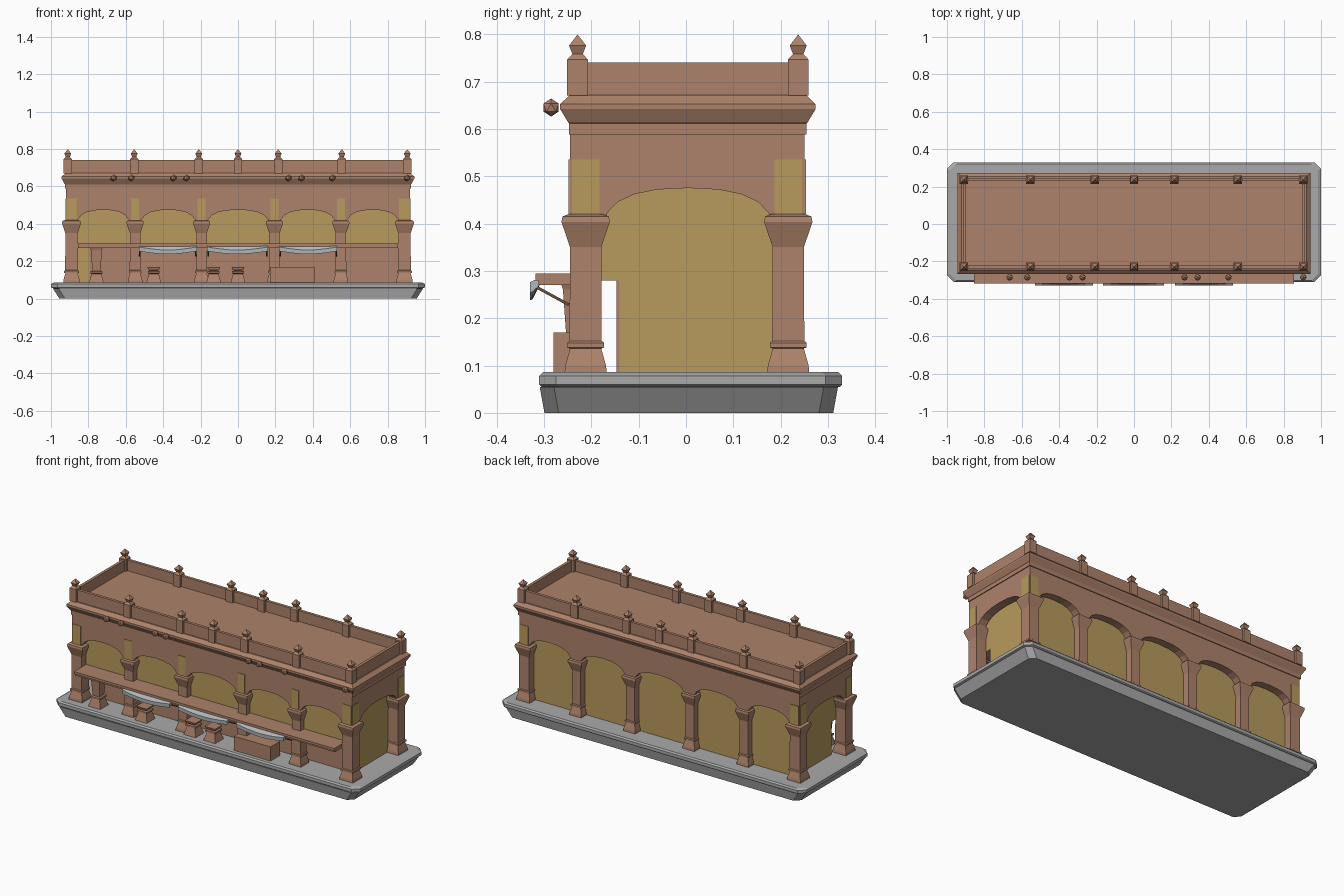
import bpy, bmesh, math
from mathutils import Matrix

if "Cube" in bpy.data.objects:
    bpy.data.objects.remove(bpy.data.objects["Cube"])


def mat(name, c):
    m = bpy.data.materials.new(name)
    m.diffuse_color = (*c, 1)
    m.use_nodes = True
    m.node_tree.nodes["Principled BSDF"].inputs["Base Color"].default_value = m.diffuse_color
    return m


BROWN = mat("terracotta", (0.42, 0.225, 0.145))
GOLD = mat("ochre", (0.48, 0.325, 0.11))
GREY = mat("stone grey", (0.40, 0.40, 0.40))
CLOTH = mat("pale cloth", (0.45, 0.48, 0.49))
DARK = mat("dark brown", (0.14, 0.075, 0.05))


def finish(bm, name, m):
    bmesh.ops.recalc_face_normals(bm, faces=bm.faces)
    me = bpy.data.meshes.new(name)
    bm.to_mesh(me)
    bm.free()
    me.materials.append(m)
    ob = bpy.data.objects.new(name, me)
    bpy.context.collection.objects.link(ob)
    return ob


def loft(name, m, cx, cy, levels, chamfer=0):
    """Stack of rectangles (z, half x, half y), capped at both ends."""
    bm = bmesh.new()
    rings = []
    for z, a, b in levels:
        c = chamfer
        if c:
            p = [(a - c, -b), (a, c - b), (a, b - c), (a - c, b),
                 (c - a, b), (-a, b - c), (-a, c - b), (c - a, -b)]
        else:
            p = [(a, -b), (a, b), (-a, b), (-a, -b)]
        rings.append([bm.verts.new((cx + x, cy + y, z)) for x, y in p])
    n = len(rings[0])
    for r, s in zip(rings, rings[1:]):
        for i in range(n):
            bm.faces.new((r[i], r[(i + 1) % n], s[(i + 1) % n], s[i]))
    bm.faces.new(rings[0][::-1])
    bm.faces.new(rings[-1])
    return finish(bm, name, m)


def box(name, m, x0, x1, y0, y1, z0, z1):
    a, b = (x1 - x0) / 2, (y1 - y0) / 2
    return loft(name, m, (x0 + x1) / 2, (y0 + y1) / 2, [(z0, a, b), (z1, a, b)])


def arch_wall(name, half, arches, depth, matrix):
    """Wall from z 0.385 to 0.595 with arch tops cut from its lower edge."""
    z0 = 0.385
    pts = [(-half, z0)]
    for c, r in arches:
        for i in range(11):
            t = math.pi * (1 - i / 10)
            s = max(math.sin(t), 0)
            cs = math.cos(t)
            pts.append((c + r * math.copysign(abs(cs) ** 0.85, cs), z0 + 0.09 * s ** 0.75))
    pts += [(half, z0), (half, 0.595), (-half, 0.595)]
    bm = bmesh.new()
    f = bm.faces.new([bm.verts.new((x, 0, z)) for x, z in pts])
    ext = bmesh.ops.extrude_face_region(bm, geom=[f])
    vs = [v for v in ext["geom"] if isinstance(v, bmesh.types.BMVert)]
    bmesh.ops.translate(bm, vec=(0, depth, 0), verts=vs)
    bmesh.ops.transform(bm, matrix=matrix, verts=bm.verts)
    return finish(bm, name, BROWN)


# Stone base in two layers
loft("base_lower", GREY, 0, 0.006, [(0, 0.955, 0.305), (0.055, 0.99, 0.315)], 0.03)
loft("base_upper", GREY, 0, 0.01, [(0.055, 0.985, 0.315), (0.06, 1, 0.32),
                                   (0.078, 1, 0.32), (0.086, 0.985, 0.312)], 0.035)

# Inner ochre walls: set back below the counter at the front
box("inner_wall_lower", GOLD, -0.86, 0.86, -0.14, 0.205, 0.08, 0.285)
box("inner_wall_upper", GOLD, -0.86, 0.86, -0.205, 0.205, 0.28, 0.59)
box("counter_back_panel", BROWN, -0.795, 0.86, -0.147, -0.139, 0.08, 0.285)

# Columns
COLS = [-0.89, -0.55, -0.195, 0.195, 0.55, 0.89]
COLY = (-0.212, 0.216)
for x in COLS:
    for y in COLY:
        w = 0.033 if abs(x) > 0.8 else 0.028
        prof = [(0.08, 0.012), (0.1, 0.01), (0.136, 0), (0.138, 0.006), (0.148, 0.006),
                (0.152, 0.001), (0.35, 0), (0.403, 0.018), (0.415, 0.016), (0.42, 0.002)]
        loft("column", BROWN, x, y, [(z, w + d, w + d) for z, d in prof])

# Arched walls on all four sides
arches = [((a + b) / 2, (b - a) / 2 - 0.028) for a, b in zip(COLS, COLS[1:])]
arch_wall("front_arch_wall", 0.92, arches, 0.05, Matrix.Translation((0, -0.245, 0)))
arch_wall("back_arch_wall", 0.92, arches, 0.05, Matrix.Translation((0, 0.2, 0)))
turn = Matrix.Rotation(math.pi / 2, 4, 'Z')
for x in (-0.87, 0.92):
    arch_wall("end_arch_wall", 0.198, [(0.002, 0.178)], 0.05,
              Matrix.Translation((x, 0.002, 0)) @ turn)

# Ochre patches above the columns
for x in COLS:
    end = abs(x) > 0.8
    h = 0.028 if end else 0.022
    box("front_patch", GOLD, x - h, x + h, -0.248, -0.24, 0.42, 0.535)
    if end:
        box("back_patch", GOLD, x - h, x + h, 0.245, 0.253, 0.42, 0.535)
        s = math.copysign(1, x)
        xa, xb = sorted((s * 0.915, s * 0.923))
        for y in COLY:
            box("end_patch", GOLD, xa, xb, y - 0.029, y + 0.029, 0.42, 0.535)

# Cornice, parapet and roof deck in one stepped loft
loft("cornice_and_parapet", BROWN, 0, 0.004, [
    (0.588, 0.925, 0.251), (0.611, 0.925, 0.251), (0.614, 0.928, 0.253), (0.642, 0.943, 0.27),
    (0.652, 0.943, 0.27), (0.671, 0.922, 0.25), (0.671, 0.915, 0.243), (0.74, 0.915, 0.243),
    (0.74, 0.898, 0.226), (0.676, 0.898, 0.226)])

# Parapet posts with pointed finials
for x in (-0.91, -0.555, -0.21, 0, 0.215, 0.555, 0.905):
    for y in (-0.229, 0.237):
        loft("parapet_post", BROWN, x, y, [
            (0.67, 0.022, 0.022), (0.746, 0.022, 0.022), (0.758, 0.011, 0.011),
            (0.776, 0.018, 0.018), (0.798, 0.001, 0.001)])

# Round lamps along the front cornice
for x in (-0.665, -0.57, -0.345, -0.275, 0.27, 0.34, 0.505, 0.905):
    bm = bmesh.new()
    bmesh.ops.create_icosphere(bm, subdivisions=1, radius=0.019,
                               matrix=Matrix.Translation((x, -0.285, 0.645)))
    finish(bm, "cornice_lamp", BROWN)

# Counter along the front
box("counter", BROWN, -0.855, 0.855, -0.318, -0.138, 0.28, 0.294)
box("counter_rail", BROWN, -0.855, 0.855, -0.312, -0.24, 0.27, 0.281)

# Cloth drapes under the counter edge, with slanted brackets
for x0, x1 in ((-0.53, -0.22), (-0.165, 0.16), (0.22, 0.53)):
    bm = bmesh.new()
    rows = []
    for i in range(9):
        t = i / 8
        sag = 0.016 * math.sin(math.pi * t)
        sec = [(-0.312, 0.284), (-0.33, 0.276 - sag), (-0.329, 0.254 - sag),
               (-0.324, 0.256 - sag), (-0.308, 0.272)]
        rows.append([bm.verts.new((x0 + (x1 - x0) * t, y, z)) for y, z in sec])
    for r, s in zip(rows, rows[1:]):
        for k in range(5):
            j = (k + 1) % 5
            bm.faces.new((r[k], s[k], s[j], r[j]))
    bm.faces.new(rows[0])
    bm.faces.new(rows[-1])
    finish(bm, "cloth_drape", CLOTH)
    for x in (x0 + 0.005, x1 - 0.005):
        b = box("bracket", DARK, -0.004, 0.004, -0.045, 0.045, -0.003, 0.003)
        b.location = (x, -0.287, 0.25)
        b.rotation_euler = (-0.5, 0, 0)

# Stools, counter leg and crate in front
for x, h in ((-0.757, 0.19), (-0.45, 0.085), (-0.13, 0.085), (0.0, 0.085)):
    prof = [(0, 0.04), (0.05, 0.026), (0.053, 0.032), (0.063, 0.032), (0.066, 0.022),
            (h - 0.012, 0.03), (h, 0.034)]
    loft("counter_leg" if h > 0.1 else "stool", BROWN, x, -0.23,
         [(0.083 + z, w, w) for z, w in prof])
box("crate", BROWN, 0.17, 0.41, -0.28, -0.19, 0.083, 0.17)
